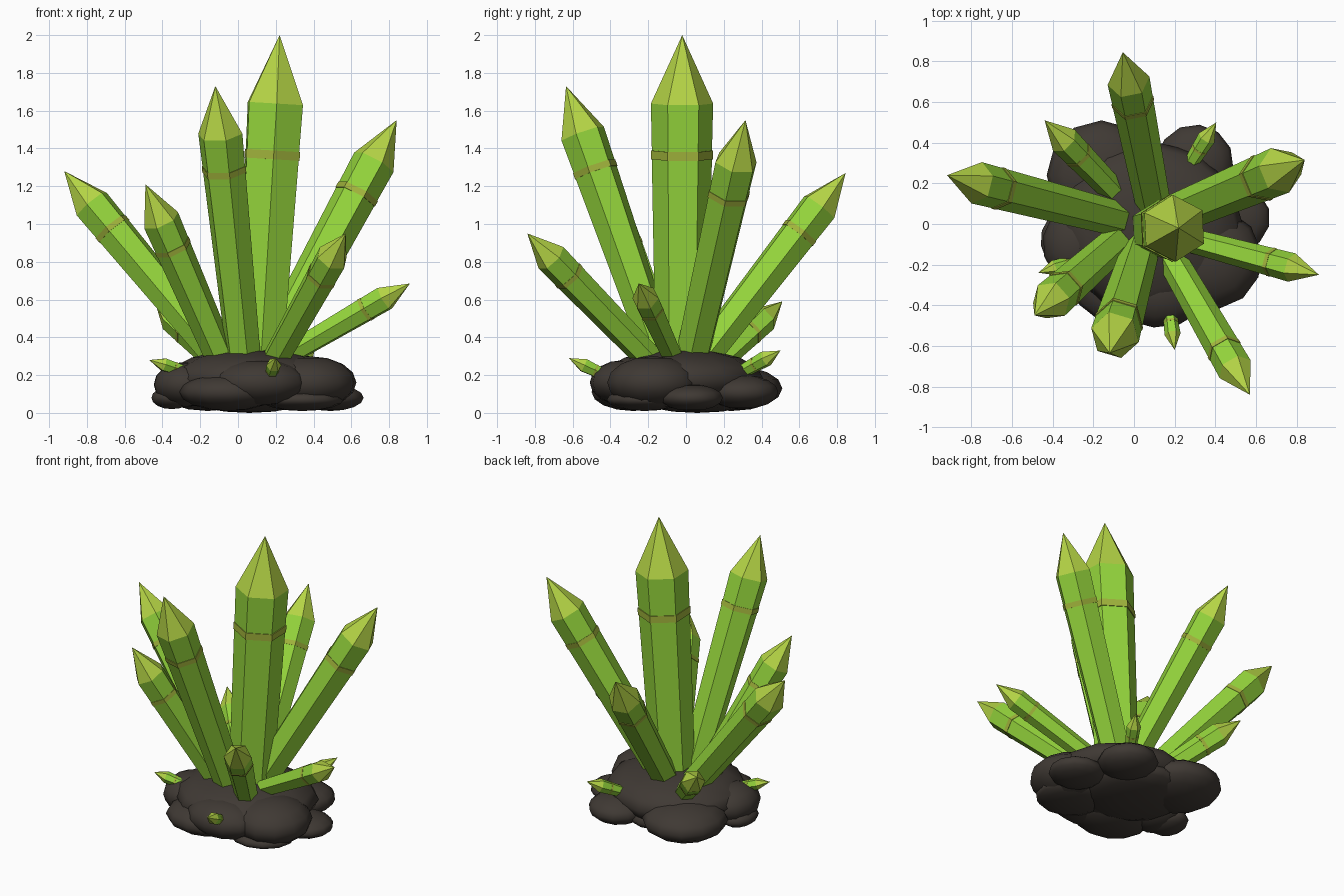
import bpy, bmesh, math
from mathutils import Vector

if "Cube" in bpy.data.objects:
    bpy.data.objects.remove(bpy.data.objects["Cube"])


def material(name, rgb):
    m = bpy.data.materials.new(name)
    m.diffuse_color = (*rgb, 1)
    m.use_nodes = True
    m.node_tree.nodes["Principled BSDF"].inputs["Base Color"].default_value = m.diffuse_color
    return m


GREEN = material("crystal_green", (0.30, 0.67, 0.045))
TIP = material("tip_yellow_green", (0.46, 0.66, 0.06))
BAND = material("band_olive", (0.36, 0.46, 0.045))
ROCK = material("dark_rock", (0.05, 0.041, 0.034))


def finish(bm, name, mats):
    bmesh.ops.recalc_face_normals(bm, faces=bm.faces)
    me = bpy.data.meshes.new(name)
    bm.to_mesh(me)
    bm.free()
    for m in mats:
        me.materials.append(m)
    ob = bpy.data.objects.new(name, me)
    bpy.context.collection.objects.link(ob)
    return ob


def crystal(name, base, tip, r, taper=0.8, sides=6):
    """Six-sided shaft widening upward, thin raised band, pointed tip."""
    base, tip = Vector(base), Vector(tip)
    length = (tip - base).length
    axis = (tip - base).normalized()
    side = axis.cross(Vector((0, 0, 1))).normalized()
    up = side.cross(axis)
    shoulder = length - 2.2 * r
    band = shoulder - 1.65 * r
    w = 0.14 * r

    def rad(d):
        return r * (taper + (1 - taper) * d / shoulder)

    # distance along the axis, radius, material of the strip above it
    rings = [(0, rad(0), 0), (band - w, rad(band), 1),
             (band - w, rad(band) * 1.035, 1), (band + w, rad(band) * 1.035, 1),
             (band + w, rad(band), 0), (shoulder, r, 2)]
    bm = bmesh.new()
    loops = []
    for d, rr, _ in rings:
        loops.append([bm.verts.new(base + axis * d
                      + side * rr * math.cos(a) + up * rr * math.sin(a))
                      for a in (math.tau * i / sides for i in range(sides))])
    point = bm.verts.new(tip)
    bm.faces.new(loops[0])
    for (lo, hi), ring in zip(zip(loops, loops[1:]), rings):
        for i in range(sides):
            j = (i + 1) % sides
            bm.faces.new((lo[i], lo[j], hi[j], hi[i])).material_index = ring[2]
    for i in range(sides):
        bm.faces.new((loops[-1][i], loops[-1][(i + 1) % sides], point)).material_index = 2
    finish(bm, name, (GREEN, BAND, TIP))


def boulder(name, centre, radii, turn=0.0):
    """Flattened low-poly rounded stone."""
    bm = bmesh.new()
    bmesh.ops.create_uvsphere(bm, u_segments=12, v_segments=8, radius=1)
    for v in bm.verts:
        x, y, z = v.co
        c, s = math.cos(turn), math.sin(turn)
        v.co = Vector(((x * c - y * s) * radii[0], (x * s + y * c) * radii[1],
                       z * radii[2])) + Vector(centre)
    for f in bm.faces:
        f.smooth = True
    finish(bm, name, (ROCK,))


# Large crystals
crystal("main_crystal", (0.11, -0.025, 0.2), (0.22, -0.02, 2.0), 0.165, 0.82)
crystal("front_tall_crystal", (0.04, -0.10, 0.2), (-0.12, -0.635, 1.73), 0.122, 0.75)
crystal("right_tall_crystal", (0.11, 0.01, 0.2), (0.84, 0.315, 1.55), 0.118)
crystal("left_crystal", (-0.02, 0.01, 0.2), (-0.92, 0.24, 1.28), 0.105)
crystal("front_left_crystal", (-0.05, -0.06, 0.2), (-0.49, -0.45, 1.21), 0.1)
crystal("back_crystal", (0.11, 0.02, 0.2), (-0.055, 0.845, 1.27), 0.105)
crystal("front_right_crystal", (0.15, -0.11, 0.2), (0.57, -0.84, 0.95), 0.088)
crystal("right_low_crystal", (0.2, -0.06, 0.27), (0.91, -0.25, 0.685), 0.072)
crystal("back_left_low_crystal", (-0.06, 0.12, 0.22), (-0.44, 0.51, 0.59), 0.075)

# Small shards on the rock edge
crystal("back_shard", (0.28, 0.30, 0.22), (0.405, 0.50, 0.33), 0.045)
crystal("front_shard", (0.175, -0.43, 0.2), (0.2, -0.62, 0.29), 0.04)
crystal("left_shard", (-0.28, -0.18, 0.22), (-0.47, -0.24, 0.28), 0.038)

# Rock base
boulder("rock_core", (0.08, -0.02, 0.18), (0.46, 0.43, 0.16))
stones = [
    ((-0.16, 0.24, 0.13), (0.27, 0.27, 0.12)),
    ((0.30, 0.30, 0.11), (0.19, 0.19, 0.09)),
    ((0.49, 0.03, 0.08), (0.18, 0.17, 0.07)),
    ((0.38, -0.17, 0.16), (0.25, 0.25, 0.14)),
    ((-0.05, -0.28, 0.11), (0.26, 0.22, 0.10)),
    ((0.12, -0.33, 0.16), (0.25, 0.18, 0.12)),
    ((-0.28, -0.10, 0.15), (0.17, 0.20, 0.12)),
    ((-0.35, -0.08, 0.08), (0.11, 0.14, 0.06)),
    ((0.34, -0.22, 0.07), (0.22, 0.20, 0.06)),
    ((0.06, 0.06, 0.09), (0.34, 0.34, 0.09)),
]
for i, (c, r) in enumerate(stones):
    boulder(f"rock_lump_{i + 1}", c, r, i * 0.4)
